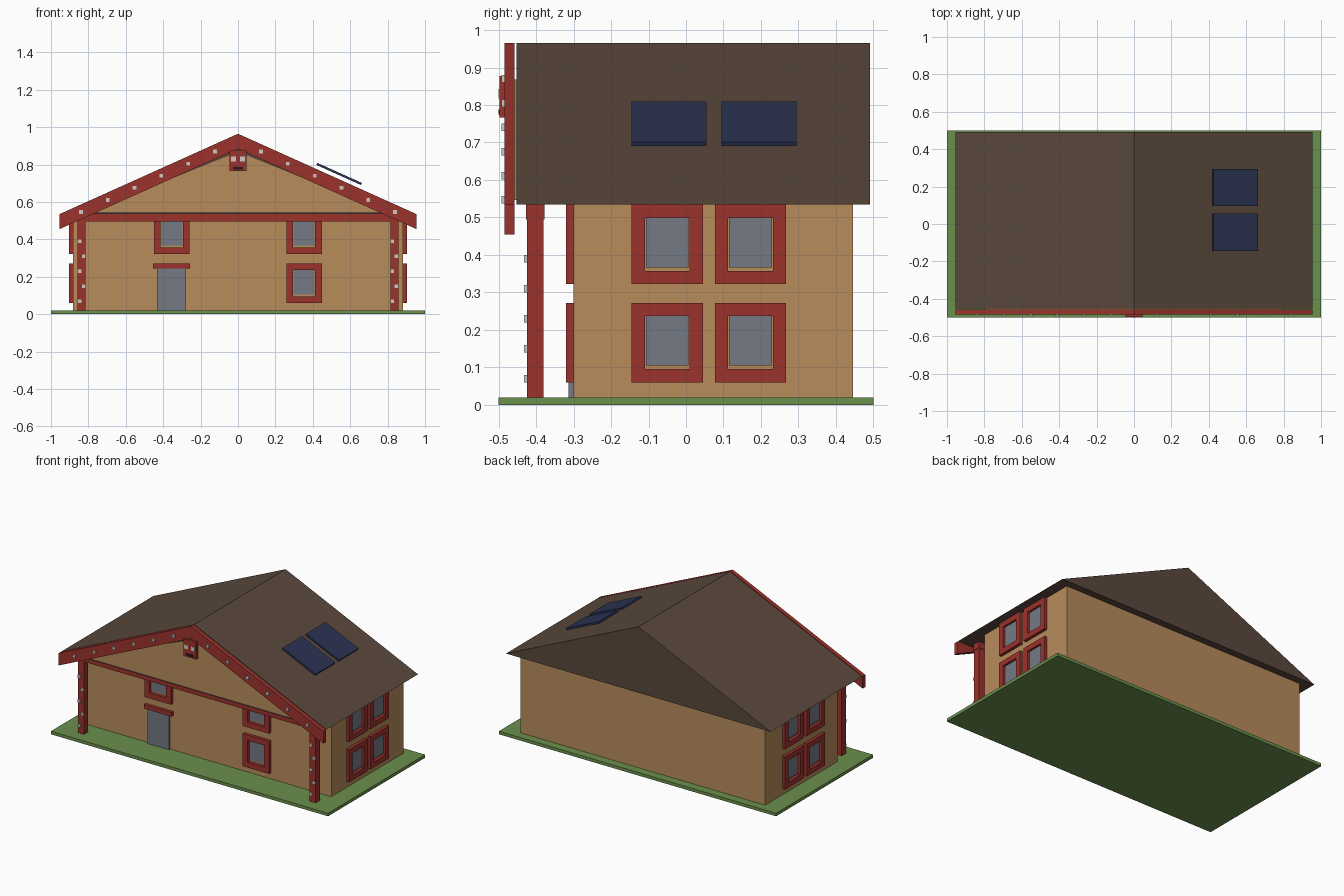
import bpy, bmesh, math
from mathutils import Matrix, Vector

if "Cube" in bpy.data.objects:
    bpy.data.objects.remove(bpy.data.objects["Cube"])


def material(name, rgb):
    lin = [((c / 255 + 0.055) / 1.055) ** 2.4 if c > 10 else c / 255 / 12.92 for c in rgb]
    m = bpy.data.materials.new(name)
    m.diffuse_color = (*lin, 1)
    m.use_nodes = True
    m.node_tree.nodes["Principled BSDF"].inputs["Base Color"].default_value = m.diffuse_color
    return m


TAN = material("tan wall", (184, 140, 92))
RED = material("carved red wood", (156, 50, 45))
BROWN = material("brown roof", (90, 72, 60))
GREEN = material("grass green", (107, 144, 77))
GLASS = material("grey glass", (117, 122, 133))
NAVY = material("solar navy", (43, 51, 82))
PALE = material("pale shell", (205, 202, 194))
DARK = material("dark mouth", (30, 26, 24))


def finish(bm, name, mat):
    bmesh.ops.recalc_face_normals(bm, faces=bm.faces[:])
    me = bpy.data.meshes.new(name)
    bm.to_mesh(me)
    bm.free()
    me.materials.append(mat)
    ob = bpy.data.objects.new(name, me)
    bpy.context.collection.objects.link(ob)
    return ob


def box(name, mat, x, y, z, tilt=0):
    """Box from (min, max) ranges, tilted about the y axis through its centre."""
    size = [abs(r[1] - r[0]) for r in (x, y, z)]
    mid = Vector([(r[0] + r[1]) / 2 for r in (x, y, z)])
    bm = bmesh.new()
    bmesh.ops.create_cube(bm, size=1, matrix=Matrix.Translation(mid)
                          @ Matrix.Rotation(tilt, 4, 'Y') @ Matrix.Diagonal((*size, 1)))
    return finish(bm, name, mat)


def prism(name, mat, profile, y0, y1):
    """Extrude an x-z profile along y."""
    bm = bmesh.new()
    face = bm.faces.new([bm.verts.new((x, y0, z)) for x, z in profile])
    new = bmesh.ops.extrude_face_region(bm, geom=[face])["geom"]
    bmesh.ops.translate(bm, vec=(0, y1 - y0, 0),
                        verts=[v for v in new if isinstance(v, bmesh.types.BMVert)])
    return finish(bm, name, mat)


WALL_X, WALL_F, WALL_B = 0.883, -0.30, 0.445
EAVE_X, EAVE_Z, RIDGE_Z = 0.955, 0.535, 0.965
SLOPE = (RIDGE_Z - EAVE_Z) / EAVE_X

# Ground and walls
box("lawn", GREEN, (-1, 1), (-0.5, 0.5), (0, 0.02))
box("walls", TAN, (-WALL_X, WALL_X), (WALL_F, WALL_B), (0.02, EAVE_Z))

# Solid gabled roof, front gable panel and bargeboards
prism("roof", BROWN, [(-EAVE_X, EAVE_Z), (EAVE_X, EAVE_Z), (0, RIDGE_Z)], -0.452, 0.491)
prism("gable_panel", TAN, [(-0.80, 0.547), (0.80, 0.547), (0, 0.868)], -0.457, -0.451)
drop = 0.08
prism("bargeboards", RED,
      [(-EAVE_X, EAVE_Z), (-EAVE_X, EAVE_Z - drop), (0, RIDGE_Z - drop),
       (EAVE_X, EAVE_Z - drop), (EAVE_X, EAVE_Z), (0, RIDGE_Z)], -0.484, -0.457)

# Porch beam and posts with inlaid studs
box("porch_beam", RED, (-0.86, 0.86), (-0.427, -0.377), (0.495, EAVE_Z))
for s in (-1, 1):
    px = s * 0.836
    box("porch_post", RED, (px - 0.0215, px + 0.0215), (-0.424, -0.38), (0.02, 0.496))
    for i in range(5):
        sx, sz = px + (-0.011 if i % 2 == 0 else 0.011), 0.07 + 0.08 * i
        box("post_stud", PALE, (sx - 0.01, sx + 0.01), (-0.432, -0.423), (sz - 0.01, sz + 0.01))
    for i in range(6):
        sx = s * (0.123 + 0.1434 * i)
        sz = RIDGE_Z - drop / 2 - SLOPE * abs(sx)
        box("bargeboard_stud", PALE, (sx - 0.01, sx + 0.01), (-0.492, -0.483), (sz - 0.01, sz + 0.01))

# Carved mask at the gable peak
box("mask", RED, (-0.046, 0.046), (-0.497, -0.48), (0.766, 0.878))
for s in (-1, 1):
    box("mask_eye", PALE, (s * 0.012, s * 0.038), (-0.5, -0.496), (0.817, 0.843))
box("mask_mouth", DARK, (-0.026, 0.026), (-0.5, -0.496), (0.774, 0.788))


def window(place, u, z):
    """Ring frame and glass; place(u, z, d) maps wall coordinates to space."""
    bm = bmesh.new()
    loops = []
    for hu, hz, d in ((0.095, 0.106, -0.002), (0.095, 0.106, 0.02),
                      (0.06, 0.071, 0.02), (0.06, 0.071, -0.002)):
        loops.append([bm.verts.new(place(u + a * hu, z + b * hz, d))
                      for a, b in ((-1, -1), (1, -1), (1, 1), (-1, 1))])
    for k in range(4):
        p, q = loops[k], loops[(k + 1) % 4]
        for i in range(4):
            j = (i + 1) % 4
            bm.faces.new((p[i], p[j], q[j], q[i]))
    finish(bm, "window_frame", RED)
    a, b = place(u - 0.057, z - 0.061, -0.001), place(u + 0.057, z + 0.071, 0.006)
    box("window_glass", GLASS, *[(min(p, q), max(p, q)) for p, q in zip(a, b)])


# Front and side windows
LOW, HIGH = 0.166, 0.428
for u, z in ((-0.355, HIGH), (0.353, HIGH), (0.353, LOW)):
    window(lambda u, z, d: (u, WALL_F - d, z), u, z)
for s in (-1, 1):
    for u in (-0.05, 0.172):
        for z in (LOW, HIGH):
            window(lambda u, z, d: (s * (WALL_X + d), u, z), u, z)

# Door and lintel
box("door", GLASS, (-0.432, -0.279), (-0.313, -0.299), (0.02, 0.25))
box("door_lintel", RED, (-0.455, -0.257), (-0.32, -0.299), (0.245, 0.272))

# Solar panels floating just above the right slope
for y in (-0.045, 0.195):
    box("solar_panel", NAVY, (0.41, 0.672), (y - 0.1, y + 0.1), (0.744, 0.756),
        tilt=math.atan(SLOPE))
